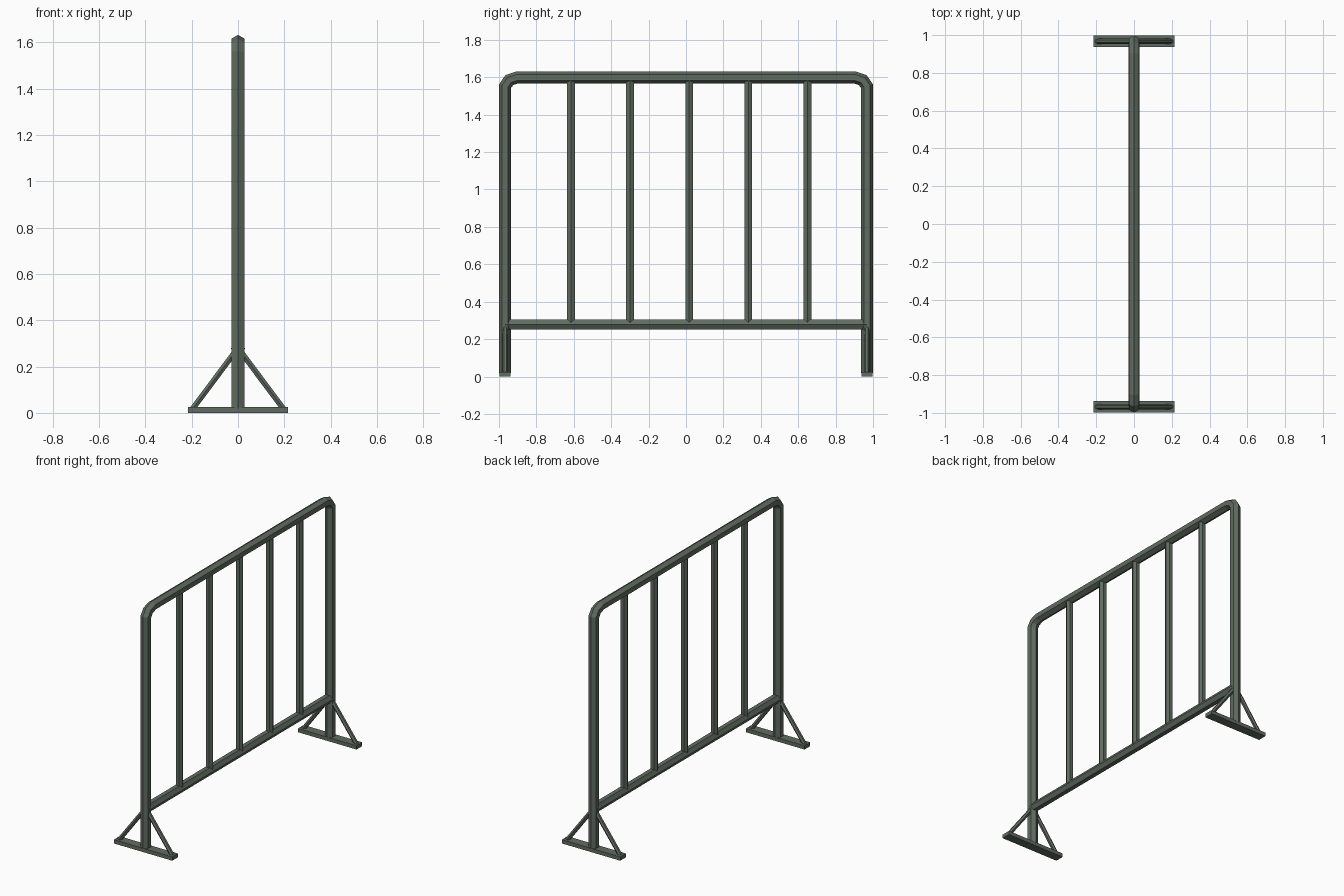
import bpy, bmesh, math
from mathutils import Vector

if "Cube" in bpy.data.objects:
    bpy.data.objects.remove(bpy.data.objects["Cube"])

mat = bpy.data.materials.new("dark_green_grey_paint")
mat.diffuse_color = (0.12, 0.15, 0.12, 1)
mat.use_nodes = True
mat.node_tree.nodes["Principled BSDF"].inputs["Base Color"].default_value = mat.diffuse_color


def finish(name, bm):
    bmesh.ops.recalc_face_normals(bm, faces=bm.faces)
    me = bpy.data.meshes.new(name)
    bm.to_mesh(me)
    bm.free()
    me.materials.append(mat)
    ob = bpy.data.objects.new(name, me)
    bpy.context.collection.objects.link(ob)
    return ob


def tube(name, path, radius, side, phase=0.0, sides=6):
    """Sweep a polygon along a planar path; side is the plane normal.
    With phase 0 a corner of the polygon points along side."""
    pts = [Vector(p) for p in path]
    side = Vector(side)
    bm = bmesh.new()
    rings = []
    for i, p in enumerate(pts):
        t_in = (p - pts[max(i - 1, 0)]).normalized()
        t_out = (pts[min(i + 1, len(pts) - 1)] - p).normalized()
        t = (t_in + t_out).normalized()
        ref = t_out if t_out.length > 0 else t_in
        n = side.cross(t) / max(t.dot(ref), 0.3)   # mitred joint
        ring = []
        for k in range(sides):
            a = phase + 2 * math.pi * k / sides
            ring.append(bm.verts.new(p + radius * (math.cos(a) * side + math.sin(a) * n)))
        rings.append(ring)
    for a, b in zip(rings, rings[1:]):
        for k in range(sides):
            j = (k + 1) % sides
            bm.faces.new((a[k], a[j], b[j], b[k]))
    bm.faces.new(rings[0])
    bm.faces.new(rings[-1])
    return finish(name, bm)


def box(name, center, size):
    bm = bmesh.new()
    bmesh.ops.create_cube(bm, size=1)
    for v in bm.verts:
        v.co = Vector(c + s * d for c, s, d in zip(center, size, v.co))
    return finish(name, bm)


X, Y = (1, 0, 0), (0, 1, 0)
POST_Y = 0.967

# bent outer frame: two posts and top rail in one tube
half = [(POST_Y, 0.02), (POST_Y, 1.553), (0.945, 1.585), (0.9, 1.6)]
path = [(0, -y, z) for y, z in half] + [(0, y, z) for y, z in reversed(half)]
tube("outer_frame", path, 0.032, X, math.pi / 6)

# bottom rail
tube("bottom_rail", [(0, -POST_Y, 0.278), (0, POST_Y, 0.278)], 0.03, X)

# vertical bars
for i in range(5):
    y = -0.615 + 0.316 * i
    tube(f"vertical_bar_{i + 1}", [(0, y, 0.278), (0, y, 1.6)], 0.024, X)

# feet with diagonal braces
for end, sy in (("front", -1), ("back", 1)):
    y = sy * POST_Y
    box(f"{end}_foot", (0, y, 0.0125), (0.43, 0.06, 0.025))
    for label, sx in (("left", -1), ("right", 1)):
        tube(f"{end}_{label}_brace",
             [(sx * 0.198, y, 0.015), (sx * 0.01, y, 0.267)], 0.014, Y)
